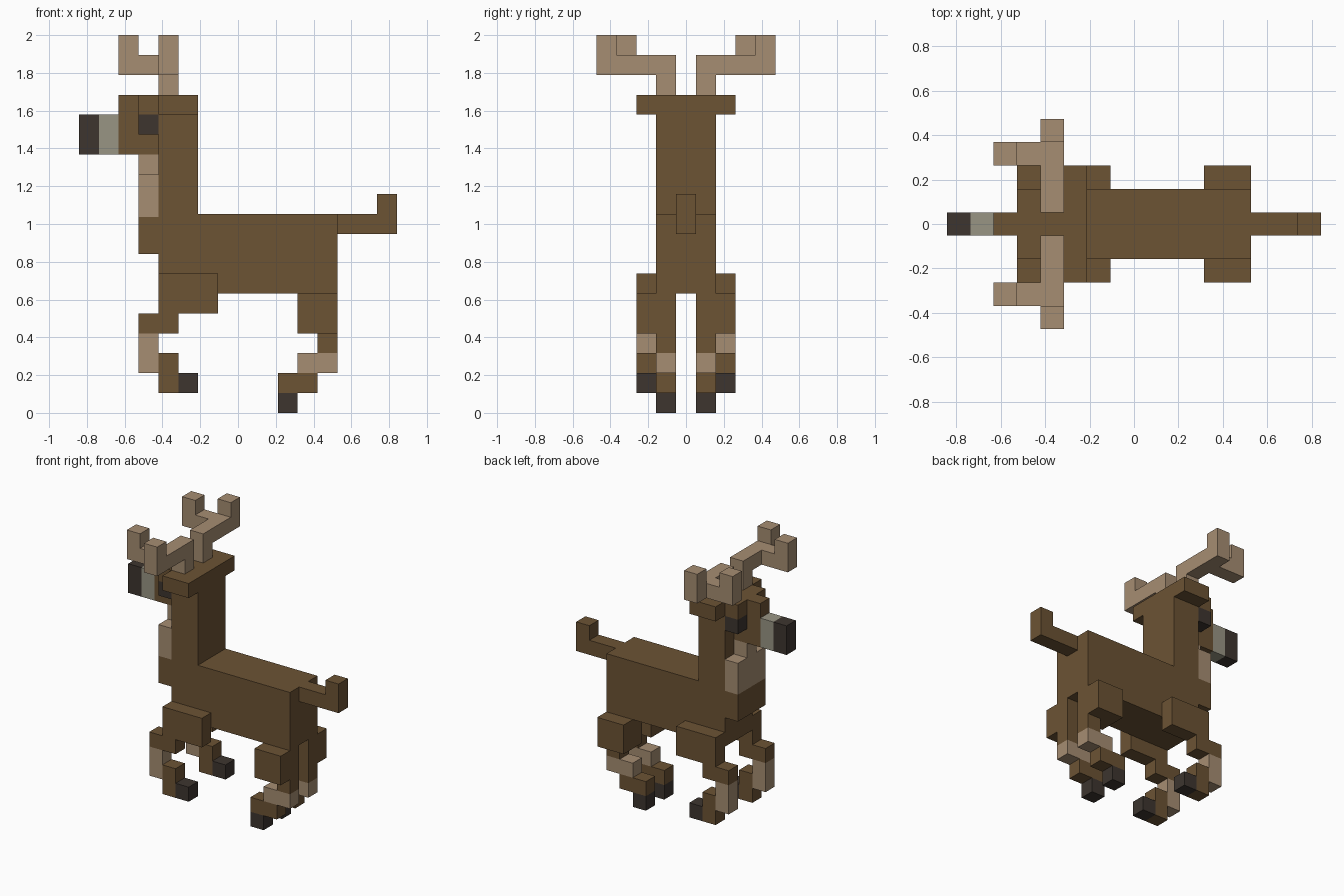
import bpy
import bmesh
from mathutils import Matrix, Vector

cube = bpy.data.objects.get("Cube")
if cube:
    bpy.data.objects.remove(cube, do_unlink=True)

U = 2 / 19  # one block


def material(name, rgb):
    """Flat material from 0-255 display values, stored as linear."""
    lin = [((c / 255 + 0.055) / 1.055) ** 2.4 for c in rgb] + [1.0]
    mat = bpy.data.materials.new(name)
    mat.use_nodes = True
    mat.diffuse_color = lin
    bsdf = mat.node_tree.nodes["Principled BSDF"]
    bsdf.inputs["Base Color"].default_value = lin
    bsdf.inputs["Roughness"].default_value = 0.9
    return mat


BROWN = material("brown_fur", (108, 83, 52))
TAN = material("tan", (166, 141, 114))
DARK = material("dark_hoof", (61, 53, 47))
GREY = material("grey_muzzle", (153, 149, 132))


def part(name, mat, *boxes, mirror=False):
    """One object made of boxes (x0, x1, y0, y1, z0, z1) in block units."""
    bm = bmesh.new()
    for x0, x1, y0, y1, z0, z1 in boxes:
        centre = Vector((x0 + x1, y0 + y1, z0 + z1)) * U / 2
        size = Vector((x1 - x0, y1 - y0, z1 - z0)) * U
        bmesh.ops.create_cube(
            bm, size=1, matrix=Matrix.Translation(centre) @ Matrix.Diagonal(size).to_4x4())
    mesh = bpy.data.meshes.new(name)
    bm.to_mesh(mesh)
    bm.free()
    mesh.materials.append(mat)
    obj = bpy.data.objects.new(name, mesh)
    bpy.context.collection.objects.link(obj)
    if mirror:
        mod = obj.modifiers.new("Mirror", "MIRROR")
        mod.use_axis = (False, True, False)
        mod.use_mirror_merge = False
    return obj


# Trunk, chest and neck
part("body", BROWN, (-4, 5, -1.5, 1.5, 6, 10))
part("chest", BROWN, (-5, -4, -1.5, 1.5, 8, 9.85))
part("neck", BROWN, (-4, -2, -1.5, 1.5, 10, 15))
part("throat", TAN, (-5, -4, -1.5, 1.5, 9.85, 12), (-5, -4, -0.5, 0.5, 12, 13))

# Head
part("head", BROWN, (-6, -4, -0.5, 0.5, 13, 15), (-6, -5, -0.5, 0.5, 15, 16))
part("brow", BROWN, (-5, -4, -1.5, 1.5, 15, 16))
part("ears", BROWN, (-4, -2, -2.5, 2.5, 15, 16))
part("eyes", DARK, (-5, -4, 0.5, 1.5, 14, 15), mirror=True)
part("muzzle", GREY, (-7, -6, -0.5, 0.5, 13, 15))
part("nose", DARK, (-8, -7, -0.5, 0.5, 13, 15))

# Antlers: stem, outward beam, outer tine, forward branch and its tine
part("antlers", TAN,
     (-4, -3, 0.5, 1.5, 16, 17), (-4, -3, 0.5, 4.5, 17, 18), (-4, -3, 3.5, 4.5, 18, 19),
     (-6, -4, 2.5, 3.5, 17, 18), (-6, -5, 2.5, 3.5, 18, 19), mirror=True)

# Tail
part("tail", BROWN, (5, 8, -0.5, 0.5, 9, 10), (7, 8, -0.5, 0.5, 10, 11))

# Fore legs, outside the trunk
part("fore_thighs", BROWN, (-4, -1, 1.5, 2.5, 5, 7), mirror=True)
part("fore_knees", BROWN, (-5, -3, 1.5, 2.5, 4, 5), mirror=True)
part("fore_shins", TAN, (-5, -4, 1.5, 2.5, 2, 4), mirror=True)
part("fore_ankles", BROWN, (-4, -3, 1.5, 2.5, 1, 3), mirror=True)
part("fore_hooves", DARK, (-3, -2, 1.5, 2.5, 1, 2), mirror=True)

# Hind legs, tucked under the trunk
part("hind_thighs", BROWN, (3, 5, 0.5, 2.5, 4, 6), mirror=True)
part("hind_knees", BROWN, (4, 5, 0.5, 1.5, 3, 4), mirror=True)
part("hind_shins", TAN, (3, 5, 0.5, 1.5, 2, 3), mirror=True)
part("hind_ankles", BROWN, (2, 4, 0.5, 1.5, 1, 2), mirror=True)
part("hind_hooves", DARK, (2, 3, 0.5, 1.5, 0, 1), mirror=True)
